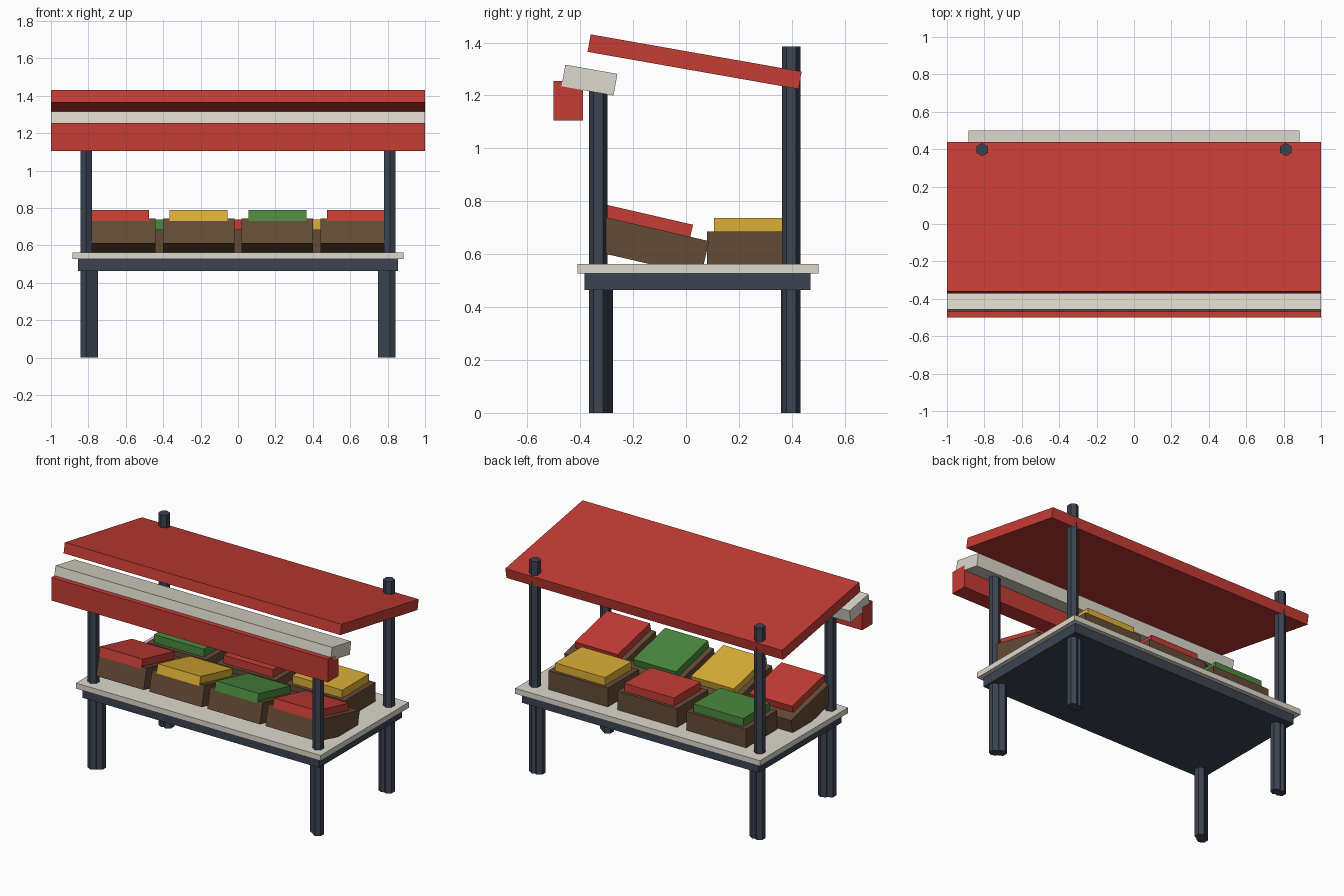
import bpy, bmesh
from math import radians
from mathutils import Matrix, Vector

if "Cube" in bpy.data.objects:
    bpy.data.objects.remove(bpy.data.objects["Cube"])

COLORS = {
    "red": (0.56, 0.045, 0.035, 1),
    "yellow": (0.72, 0.43, 0.035, 1),
    "green": (0.07, 0.25, 0.05, 1),
    "wood": (0.13, 0.07, 0.037, 1),
    "metal": (0.045, 0.056, 0.083, 1),
    "cream": (0.72, 0.69, 0.61, 1),
}
MATS = {}
for key, col in COLORS.items():
    MATS[key] = bpy.data.materials.new(key)
    MATS[key].diffuse_color = col


def finish(name, bm, color, loc, tilt=0):
    mesh = bpy.data.meshes.new(name)
    bm.to_mesh(mesh)
    bm.free()
    mesh.materials.append(MATS[color])
    ob = bpy.data.objects.new(name, mesh)
    ob.location = loc
    ob.rotation_euler = (radians(tilt), 0, 0)
    bpy.context.collection.objects.link(ob)
    return ob


def box(name, size, loc, color, tilt=0):
    bm = bmesh.new()
    bmesh.ops.create_cube(bm, size=1, matrix=Matrix.Diagonal((*size, 1)))
    return finish(name, bm, color, loc, tilt)


def hex_pole(name, x, y, height, radius=0.035):
    bm = bmesh.new()
    bmesh.ops.create_cone(bm, cap_ends=True, segments=6, radius1=radius,
                          radius2=radius, depth=height)
    return finish(name, bm, "metal", (x, y, height / 2))


# Table: apron and counter top
box("table_apron", (1.71, 0.855, 0.065), (0, 0.043, 0.4965), "metal")
box("counter_top", (1.77, 0.91, 0.036), (0, 0.045, 0.544), "cream")

# Table legs and canopy posts, mirrored left and right
for side, s in (("left", -1), ("right", 1)):
    hex_pole(f"front_leg_{side}", s * 0.78, -0.31, 0.48)
    hex_pole(f"back_leg_{side}", s * 0.78, 0.395, 0.48)
    hex_pole(f"front_post_{side}", s * 0.812, -0.332, 1.25)
    hex_pole(f"back_post_{side}", s * 0.812, 0.398, 1.385)

# Canopy: sloped roof, cream strip and hanging valance
box("canopy_roof", (2.0, 0.81, 0.067), (0, 0.0325, 1.3275), "red", -10)
box("canopy_strip", (2.0, 0.20, 0.083), (0, -0.365, 1.258), "cream", -10)
box("canopy_valance", (2.0, 0.11, 0.15), (0, -0.445, 1.18), "red")

# Front row of tilted crates with produce
TILT = -13
rot = Matrix.Rotation(radians(TILT), 3, 'X')
for i, color in enumerate(("red", "yellow", "green", "red")):
    center = Vector((-0.63 + 0.42 * i, -0.129, 0.63))
    box(f"front_crate_{i + 1}", (0.38, 0.413, 0.135), center, "wood", TILT)
    box(f"front_produce_{i + 1}", (0.31, 0.342, 0.06),
        center + rot @ Vector((0, -0.0375, 0.084)), color, TILT)

# Back row of level crates with produce
for i, color in enumerate(("green", "red", "yellow")):
    x = -0.5 + 0.5 * i
    box(f"back_crate_{i + 1}", (0.43, 0.32, 0.13), (x, 0.24, 0.62), "wood")
    box(f"back_produce_{i + 1}", (0.36, 0.275, 0.06), (x, 0.2425, 0.707), color)

for m in bpy.data.materials:
    if m.users and not m.is_grease_pencil:
        m.use_nodes = True
        m.node_tree.nodes["Principled BSDF"].inputs["Base Color"].default_value = m.diffuse_color
